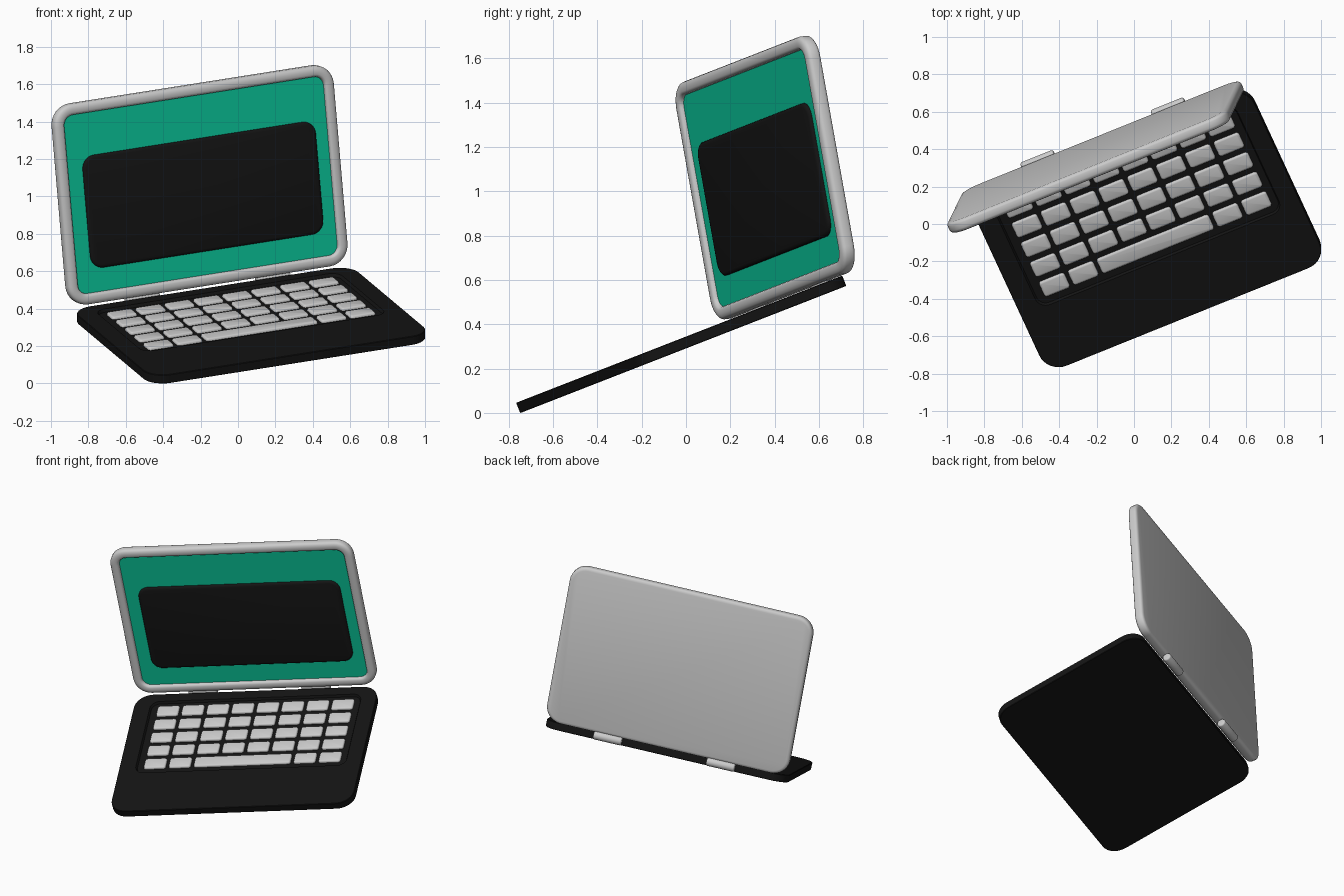
import bpy, bmesh
from math import radians, cos, sin, pi
from mathutils import Matrix

if "Cube" in bpy.data.objects:
    bpy.data.objects.remove(bpy.data.objects["Cube"])

# Poses: tilted and turned base, lid opened about the hinge axis
BASE = (Matrix.Translation((0.07, -0.0125, 0.286))
        @ Matrix.Rotation(radians(21.3), 4, 'X') @ Matrix.Rotation(radians(23.4), 4, 'Z'))
LID = (BASE @ Matrix.Translation((-0.004, 0.687, 0.588))
       @ Matrix.Rotation(radians(77.8), 4, 'X'))
W, D, R = 1.632, 1.092, 0.112


def material(name, rgb):
    m = bpy.data.materials.new(name)
    m.diffuse_color = (*rgb, 1)
    m.use_nodes = True
    m.node_tree.nodes["Principled BSDF"].inputs["Base Color"].default_value = m.diffuse_color
    return m


BLACK = material("black_plastic", (0.007, 0.007, 0.007))
TEAL = material("teal_screen", (0.003, 0.56, 0.32))


def finish(name, bm, pose, mat=None, angle=40):
    bmesh.ops.recalc_face_normals(bm, faces=bm.faces)
    me = bpy.data.meshes.new(name)
    bm.to_mesh(me)
    bm.free()
    me.shade_smooth()
    me.set_sharp_from_angle(angle=radians(angle))
    ob = bpy.data.objects.new(name, me)
    ob.matrix_world = pose
    bpy.context.collection.objects.link(ob)
    if mat:
        me.materials.append(mat)


def rounded_ring(bm, w, d, r, z, c, seg):
    verts = []
    for k, (sx, sy) in enumerate(((1, 1), (-1, 1), (-1, -1), (1, -1))):
        for i in range(seg + 1):
            a = (k + i / seg) * pi / 2
            verts.append(bm.verts.new((c[0] + sx * (w / 2 - r) + r * cos(a),
                                       c[1] + sy * (d / 2 - r) + r * sin(a), z)))
    return verts


def loft(bm, rings, seg=8):
    """Closed solid through rounded rectangles (width, depth, radius, z, centre)."""
    loops = [rounded_ring(bm, *r, seg) for r in rings]
    for a, b in zip(loops, loops[1:]):
        n = len(a)
        for i in range(n):
            j = (i + 1) % n
            bm.faces.new((a[i], a[j], b[j], b[i]))
    bm.faces.new(loops[0][::-1])
    bm.faces.new(loops[-1])


def inset_rings(w, d, r, c, profile):
    return [(w - 2 * i, d - 2 * i, max(r - i, 0.004), z, c) for i, z in profile]


# Base with recessed keyboard tray
bm = bmesh.new()
o, tray = (0, 0), (0.003, 0.145)
loft(bm, inset_rings(W, D, R, o, [(0.003, 0), (0, 0.003), (0, 0.047), (0.003, 0.05)])
     + inset_rings(1.42, 0.665, 0.06, tray, [(0, 0.05), (0.008, 0.034)]))
finish("base", bm, BASE, BLACK)

# Keys: four full rows, last row with a wide space bar over four columns
bm = bmesh.new()
PX, PY = 0.168, 0.1227
for row in range(5):
    spans = [(c, 1) for c in range(8)] if row < 4 else [(0, 1), (1, 1), (2, 4), (6, 1), (7, 1)]
    for col, n in spans:
        c = (0.006 + (col + (n - 1) / 2 - 3.5) * PX, 0.394 - row * PY)
        loft(bm, inset_rings(n * PX - 0.02, PY - 0.03, 0.016, c,
                             [(0, 0.03), (0.001, 0.042), (0.005, 0.047), (0.012, 0.049)]), 4)
finish("keys", bm, BASE)

# Lid shell: bevelled back edge, straight side, bevelled bezel, sunken front
bm = bmesh.new()
loft(bm, inset_rings(W, D, R, o, [
    (0.022, -0.029), (0.010, -0.026), (0.003, -0.020), (0, -0.012), (0, 0.016),
    (0.004, 0.026), (0.013, 0.033), (0.026, 0.036), (0.044, 0.036), (0.053, 0.032),
    (0.058, 0.024), (0.060, 0.008)]))
finish("lid", bm, LID)

# Screen plate filling the lid recess
bm = bmesh.new()
loft(bm, inset_rings(W - 0.118, D - 0.118, 0.055, o, [(0, -0.005), (0, 0.014)]))
finish("screen", bm, LID, TEAL)

# Dark window on the screen
bm = bmesh.new()
loft(bm, inset_rings(1.355, 0.612, 0.07, (0.008, -0.053),
                     [(0, 0.010), (0, 0.022), (0.005, 0.028), (0.016, 0.031)]))
finish("screen_window", bm, LID, BLACK)

# Hinge barrels with rounded ends, tucked behind the lid foot
bm = bmesh.new()
for side in (-1, 1):
    m = Matrix.Translation((side * 0.38, 0.585, 0.032)) @ Matrix.Rotation(pi / 2, 4, 'Y')
    bmesh.ops.create_cone(bm, cap_ends=True, segments=24, radius1=0.029, radius2=0.029,
                          depth=0.19, matrix=m)
rims = [e for e in bm.edges if any(len(f.verts) > 4 for f in e.link_faces)]
bmesh.ops.bevel(bm, geom=rims, offset=0.01, segments=3, profile=0.5, affect='EDGES')
finish("hinges", bm, BASE)
